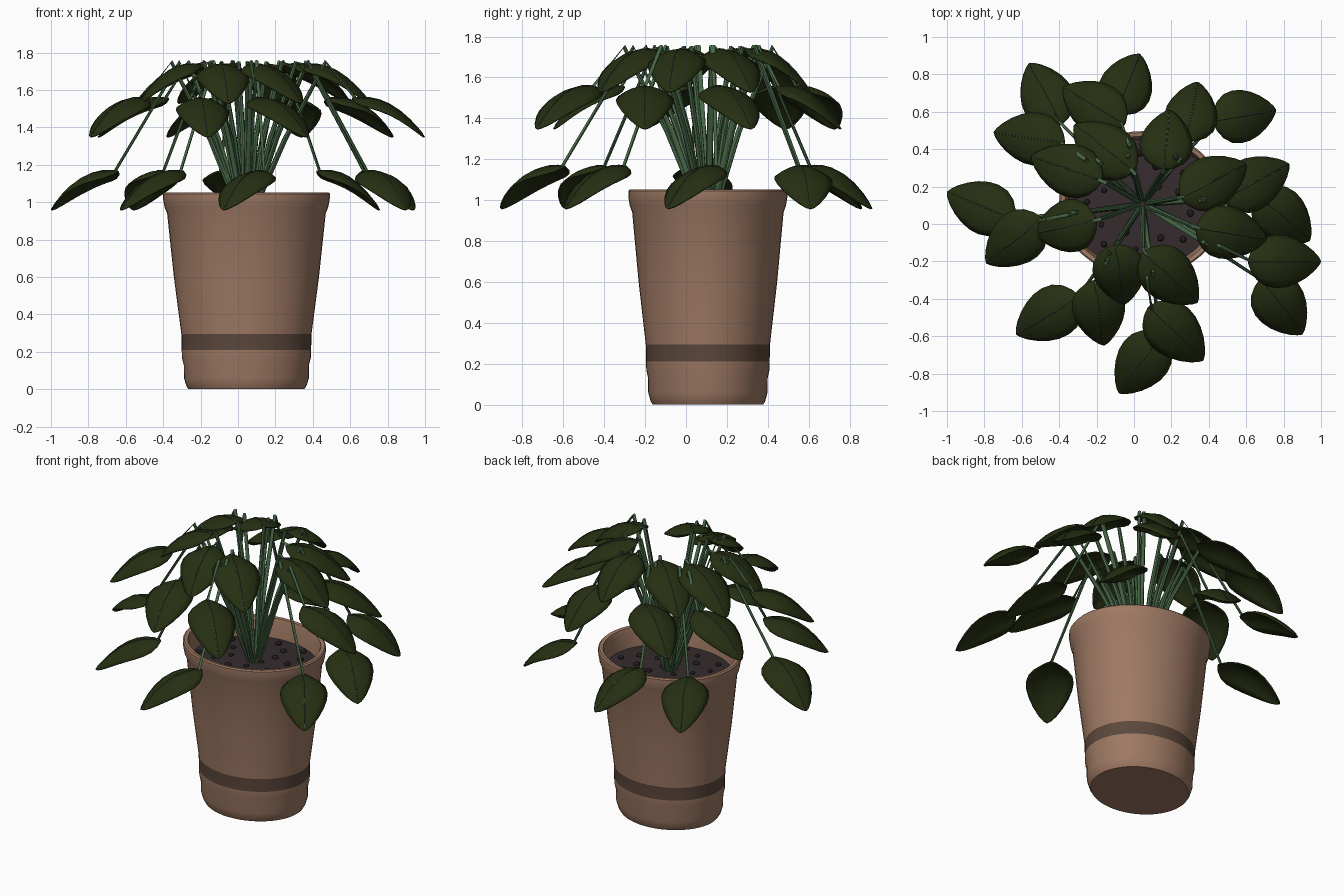
import bpy, bmesh, math, random
from mathutils import Vector

if "Cube" in bpy.data.objects:
    bpy.data.objects.remove(bpy.data.objects["Cube"])

random.seed(4)
CX, CY = 0.045, 0.107      # pot axis
SY = 0.873                 # pot is slightly oval


def material(name, rgb):
    m = bpy.data.materials.new(name)
    m.diffuse_color = (*rgb, 1)
    m.use_nodes = True
    m.node_tree.nodes["Principled BSDF"].inputs["Base Color"].default_value = m.diffuse_color
    return m


CLAY = material("clay", (0.34, 0.19, 0.125))
BAND = material("dark band", (0.105, 0.064, 0.045))
SOIL = material("soil", (0.036, 0.025, 0.027))
PEBBLE = material("pebble", (0.014, 0.010, 0.011))
LEAF = material("leaf green", (0.019, 0.029, 0.006))
STEM = material("stem green", (0.065, 0.14, 0.065))
VEIN = material("leaf vein", (0.035, 0.060, 0.035))


def finish(name, bm, mats, angle=40):
    me = bpy.data.meshes.new(name)
    bm.to_mesh(me)
    bm.free()
    ob = bpy.data.objects.new(name, me)
    bpy.context.collection.objects.link(ob)
    for m in mats:
        me.materials.append(m)
    bpy.ops.object.select_all(action='DESELECT')
    ob.select_set(True)
    bpy.context.view_layer.objects.active = ob
    bpy.ops.object.shade_smooth_by_angle(angle=math.radians(angle))
    return ob


def lathe(name, profile, mats, rule=None, n=48):
    """Spin (radius, z) points round the pot axis; caps where radius is 0."""
    bm = bmesh.new()
    rings = []
    for r, z in profile:
        if r == 0:
            rings.append([bm.verts.new((CX, CY, z))] * n)
        else:
            rings.append([bm.verts.new((CX + r * math.cos(i * math.tau / n),
                                        CY + SY * r * math.sin(i * math.tau / n), z))
                          for i in range(n)])
    for k, (a, b) in enumerate(zip(rings, rings[1:])):
        for i in range(n):
            j = (i + 1) % n
            f = bm.faces.new(list(dict.fromkeys((a[i], a[j], b[j], b[i]))))
            if rule:
                f.material_index = rule(k)
    bmesh.ops.recalc_face_normals(bm, faces=bm.faces)
    return finish(name, bm, mats)


def tube(bm, path, radii, n=7):
    """Round tube along a path with a radius at each point."""
    rings = []
    for k, p in enumerate(path):
        d = (path[min(k + 1, len(path) - 1)] - path[max(k - 1, 0)]).normalized()
        u = d.cross(Vector((0.3, 0.9, 0.1))).normalized()
        v = d.cross(u)
        rings.append([bm.verts.new(p + radii[k] * (math.cos(t) * u + math.sin(t) * v))
                      for t in (i * math.tau / n for i in range(n))])
    for a, b in zip(rings, rings[1:]):
        for i in range(n):
            bm.faces.new((a[i], a[(i + 1) % n], b[(i + 1) % n], b[i]))
    bm.faces.new(rings[0][::-1])
    bm.faces.new(rings[-1])


# Pot: outer wall, rolled rim, inner wall down below the soil
POT = [(0, 0), (0.31, 0), (0.322, 0.02), (0.334, 0.06), (0.335, 0.13), (0.345, 0.17),
       (0.346, 0.21), (0.348, 0.295), (0.388, 0.60), (0.424, 0.94), (0.438, 0.975),
       (0.446, 1.02), (0.446, 1.045), (0.438, 1.053), (0.415, 1.05), (0.405, 1.02),
       (0.39, 0.86)]
lathe("pot", POT, [CLAY, BAND], lambda k: 1 if k == 6 else 0)

# Soil disc with scattered pebbles
lathe("soil", [(0, 0.935), (0.25, 0.932), (0.398, 0.925)], [SOIL])
bm = bmesh.new()
for i in range(26):
    a, r = i * 2.4, 0.36 * math.sqrt((i + 0.5 + random.random() * 0.4) / 26)
    s = random.uniform(0.014, 0.022)
    got = bmesh.ops.create_icosphere(bm, subdivisions=2, radius=s)
    for v in got["verts"]:
        v.co.z *= 0.7
        v.co += Vector((CX + r * math.cos(a), CY + SY * r * math.sin(a), 0.936))
finish("pebbles", bm, [PEBBLE], 60)

# Leaf half-width along its length
WIDTH = [(0, 0.012), (0.04, 0.055), (0.12, 0.10), (0.24, 0.132), (0.38, 0.143), (0.52, 0.138),
         (0.66, 0.119), (0.79, 0.09), (0.9, 0.055), (0.97, 0.024), (1, 0.003)]


def leaf_point(base, tip, t, s, w):
    """Point at length t and side s (-1..1); blade droops to the tip and edges."""
    d = tip - base
    side = Vector((-d.y, d.x, 0)).normalized()
    p = base + d * t + side * s * w
    p.z += 0.02 * math.sin(math.pi * t) - 0.205 * t ** 2.1 - 0.055 * s * s * w / 0.143
    return p


def add_leaf(name, base, tip):
    bm = bmesh.new()
    cols = [i / 4 for i in range(-4, 5)]
    rows = [[bm.verts.new(leaf_point(base, tip, t, s, w)) for s in cols] for t, w in WIDTH]
    for a, b in zip(rows, rows[1:]):
        for i in range(len(cols) - 1):
            bm.faces.new((a[i + 1], a[i], b[i], b[i + 1]))
    bmesh.ops.recalc_face_normals(bm, faces=bm.faces)
    if sum(f.normal.z for f in bm.faces) < 0:
        bmesh.ops.reverse_faces(bm, faces=bm.faces)
    ob = finish(name, bm, [LEAF], 60)
    mod = ob.modifiers.new("thickness", 'SOLIDIFY')
    mod.thickness = 0.008
    # Fine raised midrib
    bm = bmesh.new()
    path = [leaf_point(base, tip, t, 0, 0) for t, _ in WIDTH[:-1]]
    tube(bm, path, [0.0035] * len(path), 5)
    finish(name + "_midrib", bm, [VEIN], 60)


# Tiers: leaf base height, stem peak (fraction of reach), then base x, y and tip x, y
TIERS = {
    "low": (1.165, 0.52, [
        (-.39, .53, -.56, .86), (-.10, .59, .03, .91), (.42, .55, .76, .61),
        (.66, .16, .94, -.09), (.68, -.29, .90, -.59), (.15, -.59, -.08, -.905),
        (-.29, -.39, -.63, -.59), (-.64, .02, -1.0, .17)]),
    "middle": (1.555, 0.75, [
        (.28, .44, .34, .76), (-.05, .53, -.38, .73), (-.37, .43, -.75, .49),
        (.47, .13, .83, .32), (.61, -.20, 1.0, -.20), (.08, -.44, .37, -.73),
        (-.21, -.30, -.16, -.65), (-.49, .03, -.79, -.21)]),
    "top": (1.735, 0.93, [
        (0, .28, -.32, .53), (-.17, .23, -.55, .36), (.16, .29, .19, .61),
        (.25, .14, .60, .32), (.33, -.02, .71, -.08), (.05, -.15, .34, -.42),
        (-.10, -.11, -.05, -.43), (-.20, .02, -.53, -.05)]),
}
for tier, (z, peak, leaves) in TIERS.items():
    for i, (bx, by, tx, ty) in enumerate(leaves):
        base, tip = Vector((bx, by, z)), Vector((tx, ty, z))
        add_leaf(f"{tier}_leaf_{i + 1}", base, tip)
        # Stem rises from the soil to a peak, then bends down to the leaf
        hub = Vector((CX, CY, 0.92))
        out = base - hub
        out.z = 0
        root = hub + out.normalized() * 0.025
        top = hub + out * peak
        top.z = 1.75
        mid = root.lerp(top, 0.5) - out.normalized() * 0.02
        end = base + (tip - base) * 0.05
        bm = bmesh.new()
        tube(bm, [root, mid, top, end], [0.016, 0.014, 0.011, 0.008])
        finish(f"{tier}_stem_{i + 1}", bm, [STEM], 50)
